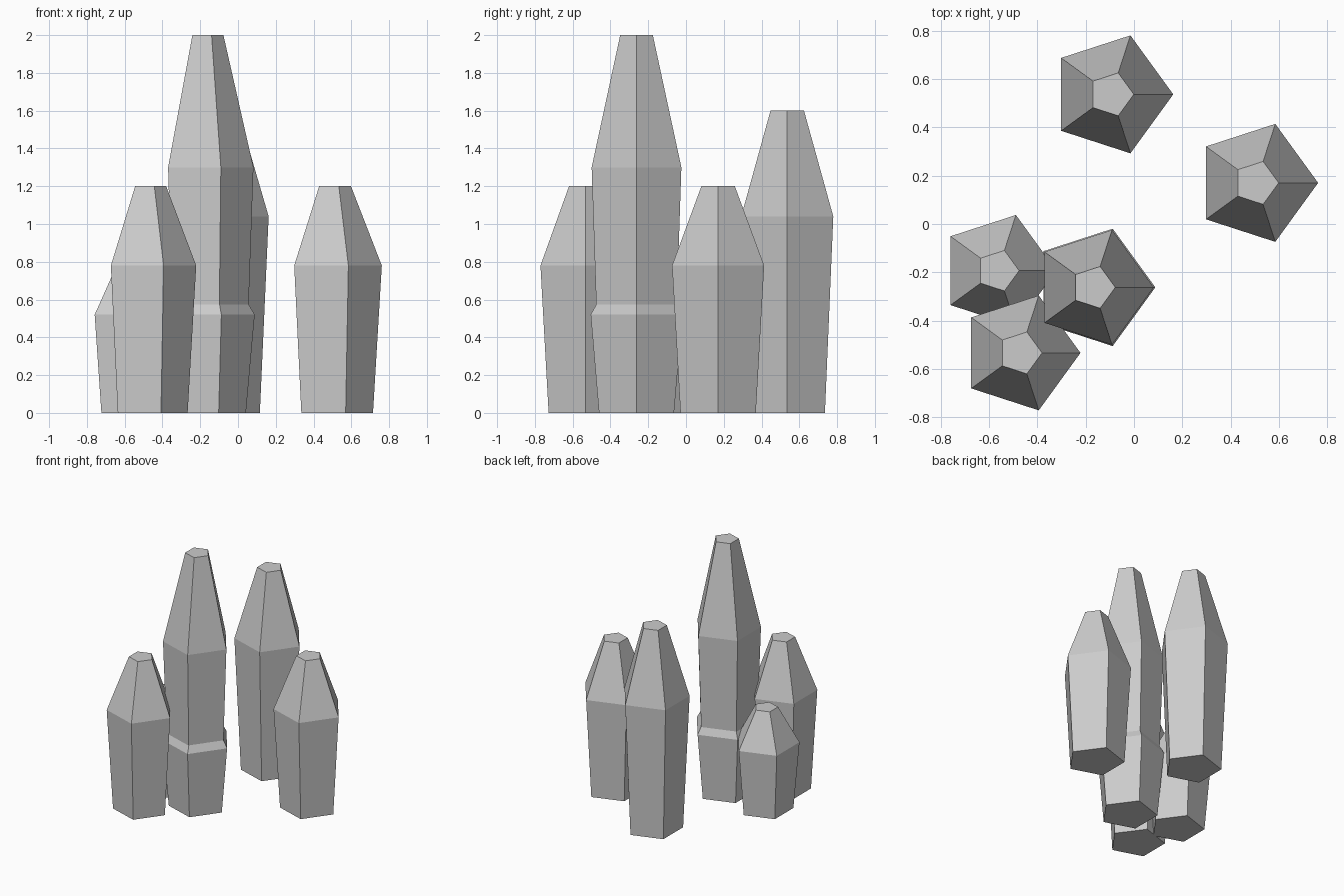
import bpy
import bmesh
from math import cos, sin, tau

if "Cube" in bpy.data.objects:
    bpy.data.objects.remove(bpy.data.objects["Cube"])

SIDES = 5


def crystal(name, x, y, radius, height):
    """Five-sided crystal: narrow foot, wide shoulder, small flat tip."""
    bm = bmesh.new()
    rings = []
    for scale, level in ((0.9, 0.0), (1.1, 0.65), (0.4, 1.0)):
        r = radius * scale
        rings.append([bm.verts.new((r * cos(tau * i / SIDES),
                                    r * sin(tau * i / SIDES),
                                    height * level)) for i in range(SIDES)])
    for low, high in zip(rings, rings[1:]):
        for i in range(SIDES):
            j = (i + 1) % SIDES
            bm.faces.new((low[i], low[j], high[j], high[i]))
    bm.faces.new(rings[0][::-1])
    bm.faces.new(rings[-1])
    mesh = bpy.data.meshes.new(name)
    bm.to_mesh(mesh)
    bm.free()
    obj = bpy.data.objects.new(name, mesh)
    obj.location = (x, y, 0)
    bpy.context.collection.objects.link(obj)


# Tall centre crystal with a short collar crystal around its foot
crystal("tall_crystal", -0.168, -0.262, 0.227, 2.0)
crystal("collar_crystal", -0.167, -0.262, 0.232, 0.8)

# Surrounding crystals
crystal("back_crystal", -0.094, 0.536, 0.233, 1.6)
crystal("right_crystal", 0.505, 0.17, 0.233, 1.2)
crystal("front_left_crystal", -0.471, -0.533, 0.227, 1.2)
crystal("short_left_crystal", -0.563, -0.193, 0.220, 0.8)
